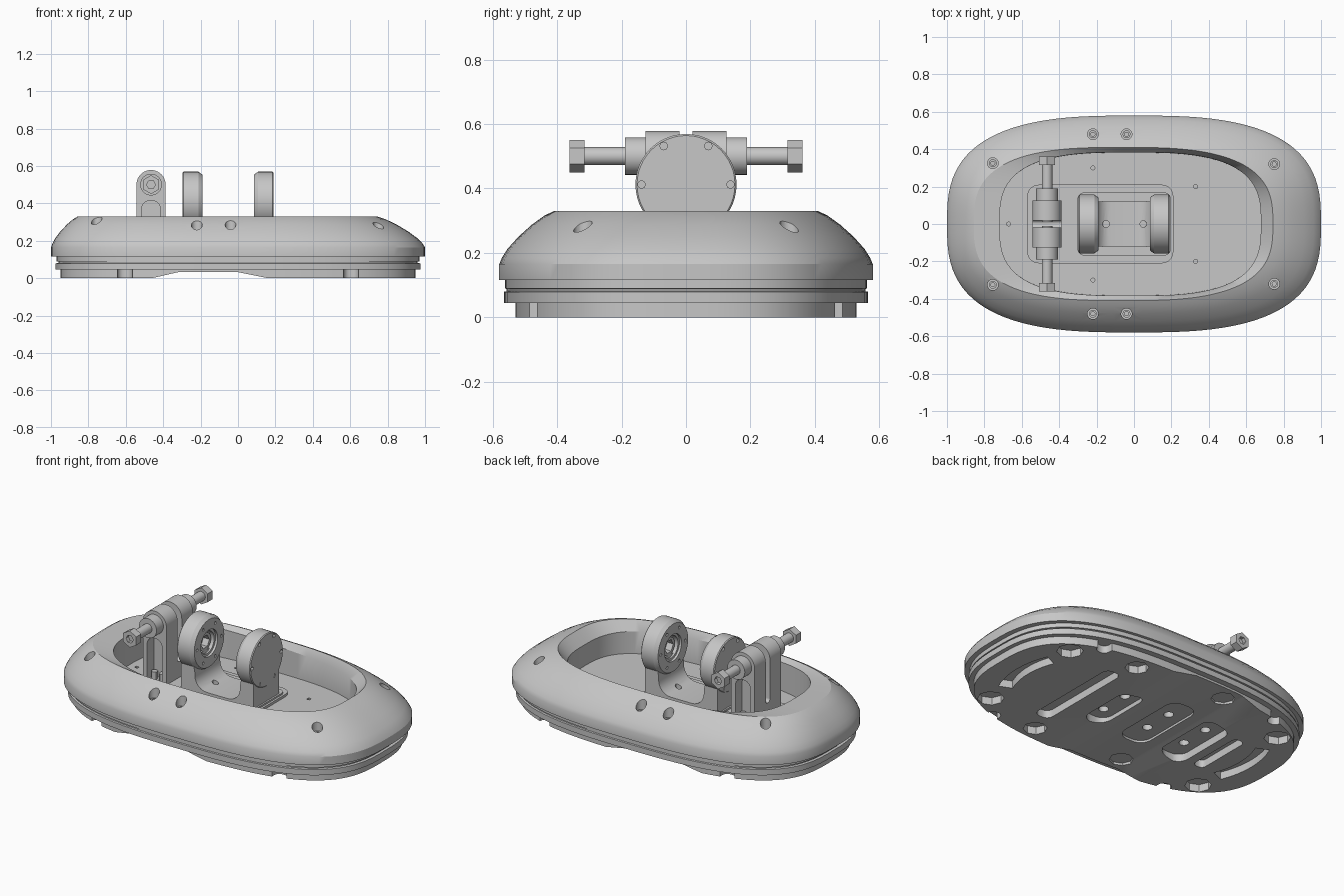
import bpy, bmesh, math
from math import sin, cos, pi

if "Cube" in bpy.data.objects:
    bpy.data.objects.remove(bpy.data.objects["Cube"])

grey = bpy.data.materials.new("grey metal")
grey.diffuse_color = (0.57, 0.57, 0.57, 1)
grey.use_nodes = True
grey.node_tree.nodes["Principled BSDF"].inputs["Base Color"].default_value = grey.diffuse_color


def finish(name, bm):
    bmesh.ops.recalc_face_normals(bm, faces=bm.faces)
    me = bpy.data.meshes.new(name)
    bm.to_mesh(me)
    bm.free()
    me.materials.append(grey)
    ob = bpy.data.objects.new(name, me)
    bpy.context.collection.objects.link(ob)
    return ob


def loft(name, rings):
    """Skin a list of equal-length 3D rings and cap both ends."""
    bm = bmesh.new()
    rows = [[bm.verts.new(p) for p in r] for r in rings]
    n = len(rows[0])
    for a, b in zip(rows, rows[1:]):
        for i in range(n):
            j = (i + 1) % n
            bm.faces.new((a[i], a[j], b[j], b[i]))
    bm.faces.new(rows[0])
    bm.faces.new(rows[-1])
    return finish(name, bm)


def place(axis, u, v, w):
    return {'x': (w, u, v), 'y': (u, w, v), 'z': (u, v, w)}[axis]


def prism(name, pts, axis, lo, hi):
    return loft(name, [[place(axis, u, v, w) for u, v in pts] for w in (lo, hi)])


def circle(cx, cy, r, n=32, start=0.0):
    return [(cx + r * cos(start + 2 * pi * i / n), cy + r * sin(start + 2 * pi * i / n)) for i in range(n)]


def rounded(cx, cy, hx, hy, r, n=6):
    pts = []
    for q, (sx, sy) in enumerate(((1, 1), (-1, 1), (-1, -1), (1, -1))):
        for i in range(n + 1):
            a = pi / 2 * (q + i / n)
            pts.append((cx + sx * (hx - r) + r * cos(a), cy + sy * (hy - r) + r * sin(a)))
    return pts


def oval(cx, a, b, p, n=96):
    pts = []
    for i in range(n):
        t = 2 * pi * (i + 0.5) / n
        c, s = cos(t), sin(t)
        pts.append((cx + a * math.copysign(abs(c) ** (2 / p), c), b * math.copysign(abs(s) ** (2 / p), s)))
    return pts


def cut(ob, cutters):
    for c in cutters:
        m = ob.modifiers.new("cut", 'BOOLEAN')
        m.operation, m.solver, m.object = 'DIFFERENCE', 'EXACT', c
    dg = bpy.context.evaluated_depsgraph_get()
    ob_mesh = bpy.data.meshes.new_from_object(ob.evaluated_get(dg))
    ob.modifiers.clear()
    ob.data = ob_mesh
    for c in cutters:
        bpy.data.objects.remove(c)


# Hull: lower lip, groove, rounded shell, sloping rim and sunken floor
outer, rim = oval(0, 1, 0.58, 2.85), oval(-0.057, 0.80, 0.41, 2.9)
floor = oval(-0.02, 0.70, 0.382, 3.0)


def at(pts, z, k=1.0):
    return [(x * k, y * k, z) for x, y in pts]


rings = [at(outer, 0.045, 0.975), at(outer, 0.079, 0.975), at(outer, 0.081, 0.96),
         at(outer, 0.088, 0.96), at(outer, 0.09, 0.97), at(outer, 0.115, 0.97)]
for f, z in ((0, 0.115), (0, 0.165), (0.05, 0.185), (0.15, 0.212), (0.35, 0.25),
             (0.6, 0.288), (0.82, 0.315), (1, 0.33)):
    rings.append([(a[0] + f * (b[0] - a[0]), a[1] + f * (b[1] - a[1]), z) for a, b in zip(outer, rim)])
# the ledge inside the rim is nearly level at one end and dips at the other
rings.append([(x * 0.998, y * 1.004, 0.295 - 0.04 * x) for x, y in floor])
rings.append(at(floor, 0.14))
hull = loft("hull", rings)

# Screw holes through the shell and small pilot holes in the floor
spots = [(x, s * y) for s in (1, -1) for x, y in ((-0.755, 0.325), (0.75, 0.32), (-0.22, 0.48), (-0.04, 0.48))]
pilots = [(-0.67, 0), (-0.22, 0.3), (-0.22, -0.3), (0.33, 0.2), (0.33, -0.2)]
cut(hull, [prism("cutter", circle(x, y, 0.029, 20), 'z', 0.2, 0.5) for x, y in spots]
    + [prism("cutter", circle(x, y, 0.011, 8), 'z', 0.11, 0.2) for x, y in pilots])
for x, y in spots:
    head = prism("shell_screw", circle(x, y, 0.021, 16), 'z', 0.19, 0.25)
    cut(head, [prism("cutter", circle(x, y, 0.012, 6), 'z', 0.225, 0.3)])

# Sole with side notches, shallow arch, slots and screw pockets
sole = prism("sole", oval(0, 0.95, 0.53, 2.9), 'z', 0, 0.05)
tools = [prism("cutter", [(-0.46, -0.02), (-0.46, 0), (-0.32, 0.032), (0, 0.032), (0.16, 0), (0.16, -0.02)],
               'y', -0.7, 0.7)]
for sx in (1, -1):
    for sy in (1, -1):
        tools.append(prism("cutter", rounded(sx * 0.605, sy * 0.54, 0.04, 0.11, 0.035), 'z', -0.1, 0.1))
        tools.append(prism("cutter", circle(sx * 0.735, sy * 0.335, 0.073, 8), 'z', -0.1, 0.1))
for sy in (1, -1):
    for x in (0.34, -0.27):
        tools.append(prism("cutter", circle(x, sy * 0.43, 0.066, 8), 'z', -0.1, 0.1))
for x, hx, hy in ((0.4, 0.05, 0.31), (0.14, 0.08, 0.18), (-0.17, 0.09, 0.24), (-0.43, 0.08, 0.22), (-0.6, 0.035, 0.18)):
    tools.append(prism("cutter", rounded(x, 0, hx, hy, hx * 0.8), 'z', -0.1, 0.1))
# curved slot near each end
for s in (1, -1):
    arc = [(s * (0.3 + r * cos(t)), r * sin(t)) for r, ts in ((0.53, range(-4, 5)), (0.45, range(4, -5, -1)))
           for t in [k * 0.1 for k in ts]]
    tools.append(prism("cutter", arc, 'z', -0.1, 0.1))
cut(sole, tools)
# paired through holes inside the slots
cut(hull, [prism("cutter", circle(x, y, 0.028, 16), 'z', 0, 0.1)
           for x in (0.14, -0.17, -0.43) for y in (-0.09, 0.09)])

# Mounting plate
prism("mounting_plate", rounded(-0.18, 0, 0.39, 0.21, 0.06), 'z', 0.13, 0.155)

# Saddle: two uprights joined by a filleted floor
MID = -0.0525
side = [(0.24, 0.13), (0.24, 0.36), (0.165, 0.36), (0.15, 0.28)]
side += [(0.07 + 0.08 * cos(t), 0.26 - 0.08 * sin(t)) for t in [pi / 2 * i / 6 for i in range(7)]]
saddle = prism("saddle", [(MID + u, v) for u, v in side] + [(MID - u, v) for u, v in reversed(side)],
               'y', -0.12, 0.12)
cut(saddle, [prism("cutter", circle(x, 0, 0.018, 12), 'z', 0.16, 0.3) for x in (-0.15, 0.05)])
prism("saddle_foot", rounded(MID, 0, 0.25, 0.17, 0.04), 'z', 0.14, 0.165)

# Bearing discs: chamfered inner edge, blind stepped bore, six rim screws
for s in (1, -1):
    prof = [(0.243, 0.152), (0.238, 0.157), (0.16, 0.157), (0.138, 0.142)]
    disc = loft("bearing_disc", [[place('x', u, v, MID + s * w) for u, v in circle(0, 0.412, r, 48)]
                                 for w, r in prof])
    tools = [prism("cutter", circle(0, 0.412, r, 32), 'x', *sorted((MID + s * 0.1, MID + s * d)))
             for r, d in ((0.08, 0.152), (0.066, 0.21))]
    for k in range(6):
        a = k * pi / 3
        y, z = 0.138 * cos(a), 0.412 + 0.138 * sin(a)
        tools.append(prism("cutter", circle(y, z, 0.012, 8), 'x', *sorted((MID + s * 0.225, MID + s * 0.3))))
        y, z = 0.115 * cos(a), 0.412 + 0.115 * sin(a)
        tools.append(prism("cutter", circle(y, z, 0.009, 8), 'x', *sorted((MID + s * 0.1, MID + s * 0.155))))
    cut(disc, tools)
    hub = prism("bearing_hub", circle(0, 0.412, 0.054, 24), 'x', *sorted((MID + s * 0.165, MID + s * 0.22)))
    cut(hub, [prism("cutter", circle(0, 0.412, 0.04, 6), 'x', *sorted((MID + s * 0.1, MID + s * 0.205)))])

# Clamp post: forked arms with round tops, hollowed on the outer sides
PX, PZ = -0.465, 0.5
arch = [(PX - 0.078, 0.14)] + [(PX - 0.078 * cos(pi * i / 20), PZ + 0.078 * sin(pi * i / 20))
                               for i in range(21)] + [(PX + 0.078, 0.14)]
post = prism("clamp_post", arch, 'y', -0.125, 0.125)
tools = [prism("cutter", rounded(0, 0.55, 0.02, 0.3, 0.018), 'x', -0.7, -0.3)]
for s in (1, -1):
    lo, hi = sorted((s * 0.06, s * 0.2))
    tools.append(prism("cutter", rounded(PX, 0.25, 0.05, 0.165, 0.045), 'y', lo, hi))
cut(post, tools)

# Clamp bolts: collar, rod and hex head on each side
for s in (1, -1):
    def bar(name, pts, a, b):
        return prism(name, pts, 'y', *sorted((s * a, s * b)))
    bar("collar", circle(PX, PZ, 0.058, 32), 0.11, 0.19)
    bar("rod", circle(PX, PZ, 0.028, 24), 0.01, 0.33)
    head = bar("bolt_head", circle(PX, PZ, 0.05, 6, pi / 6), 0.315, 0.362)
    cut(head, [bar("cutter", circle(PX, PZ, 0.024, 6), 0.34, 0.4)])
    for dx in (-0.025, 0.025):
        prism("post_screw", circle(PX + dx, s * 0.09, 0.018, 12), 'z', 0.15, 0.2)

# Smooth shading with sharp edges kept
bpy.ops.object.select_all(action='SELECT')
bpy.context.view_layer.objects.active = hull
bpy.ops.object.shade_smooth_by_angle(angle=math.radians(30))
